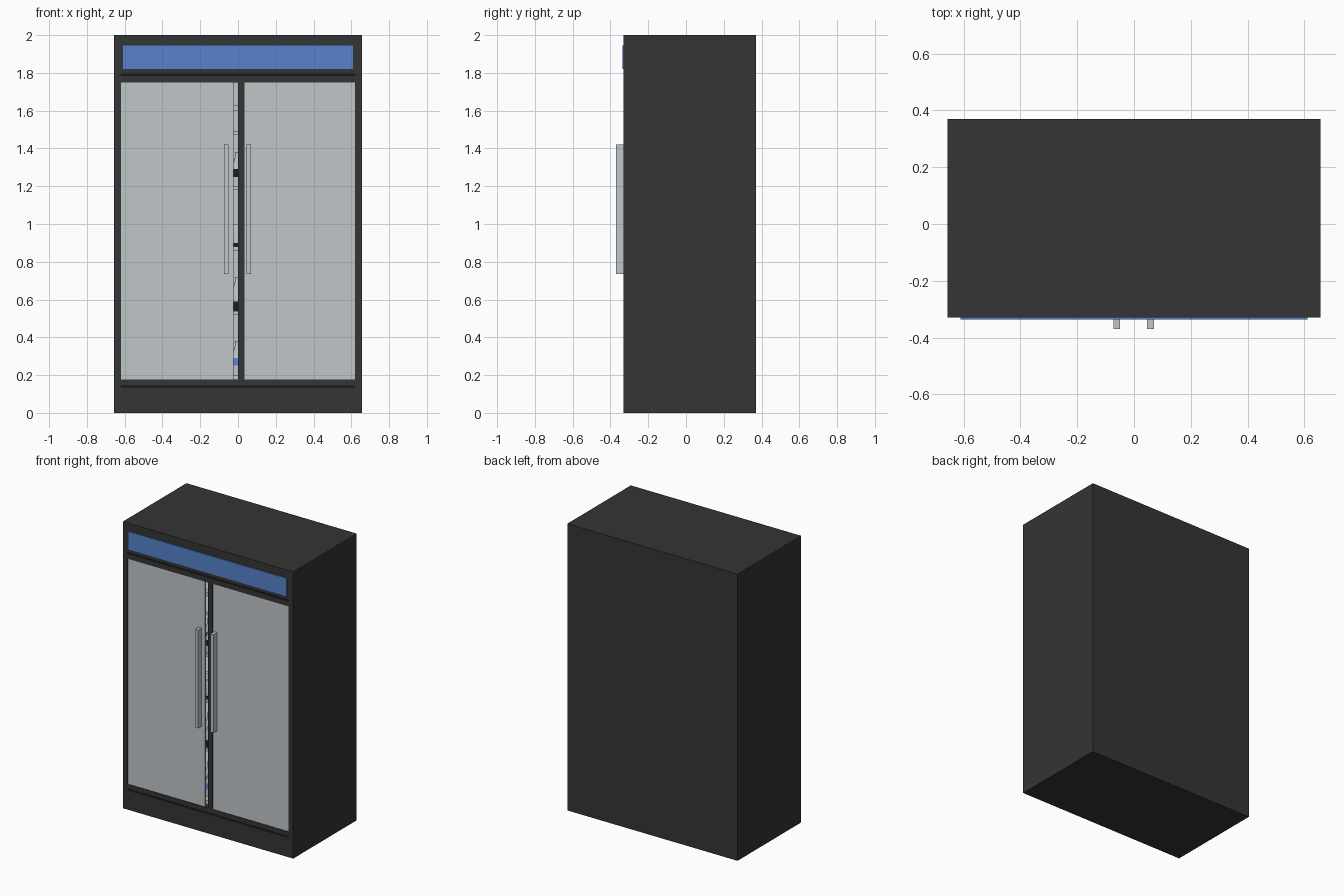
import bpy, bmesh, math
from mathutils import Matrix

if "Cube" in bpy.data.objects:
    bpy.data.objects.remove(bpy.data.objects["Cube"], do_unlink=True)


def material(name, rgb):
    m = bpy.data.materials.new(name)
    m.use_nodes = True
    color = (*rgb, 1)
    m.diffuse_color = color
    m.node_tree.nodes["Principled BSDF"].inputs["Base Color"].default_value = color
    return m


dark = material("charcoal metal", (0.035, 0.035, 0.035))
pale = material("pale grey glass", (0.53, 0.565, 0.59))
blue = material("blue sign", (0.095, 0.225, 0.61))
black = material("black seam", (0.012, 0.012, 0.012))


def box(name, x, y, z, mat):
    """Box from (min, max) ranges on each axis."""
    bm = bmesh.new()
    bmesh.ops.create_cube(bm, size=1)
    size = [b - a for a, b in (x, y, z)]
    mid = [(a + b) / 2 for a, b in (x, y, z)]
    bm.transform(Matrix.Translation(mid) @ Matrix.Diagonal((*size, 1)))
    me = bpy.data.meshes.new(name)
    bm.to_mesh(me)
    bm.free()
    me.materials.append(mat)
    ob = bpy.data.objects.new(name, me)
    bpy.context.collection.objects.link(ob)
    return ob


W, FRONT, BACK, H = 0.657, -0.33, 0.37, 2.0
INNER = 0.62

# Cabinet shell
for side, s in (("left", 1), ("right", -1)):
    box(side + "_wall", sorted((s * INNER, s * W)), (FRONT, BACK), (0, H), dark)
box("back_wall", (-INNER, INNER), (0.33, BACK), (0, H), dark)
box("header", (-INNER, INNER), (FRONT, 0.33), (1.793, H), dark)
box("base", (-INNER, INNER), (FRONT, 0.33), (0, 0.136), dark)

# Door rails with a shadow gap to the header and base
box("top_rail", (-INNER, INNER), (FRONT, -0.29), (1.75, 1.786), dark)
box("bottom_rail", (-INNER, INNER), (FRONT, -0.29), (0.143, 0.177), dark)
box("top_seam", (-INNER, INNER), (-0.32, -0.3), (1.786, 1.793), black)
box("bottom_seam", (-INNER, INNER), (-0.32, -0.3), (0.136, 0.143), black)
box("centre_post", (0, 0.035), (FRONT, -0.29), (0.177, 1.75), dark)

# Door panes, the right one stopping short of the post
box("left_pane", (0.035, INNER), (-0.326, -0.316), (0.177, 1.75), pale)
box("right_pane", (-INNER, -0.025), (-0.326, -0.316), (0.177, 1.75), pale)

# Handles and sign
box("left_handle", (0.046, 0.07), (-0.37, FRONT), (0.735, 1.42), pale)
box("right_handle", (-0.073, -0.049), (-0.37, FRONT), (0.735, 1.42), pale)
box("sign_panel", (-0.61, 0.61), (-0.337, FRONT), (1.82, 1.945), blue)

# Interior lining and shelves
box("back_lining", (-INNER, INNER), (0.322, 0.33), (0.136, 1.793), pale)
box("floor_lining", (-INNER, INNER), (-0.28, 0.322), (0.136, 0.2), pale)
shelf_tops = (0.54, 0.88, 1.2, 1.49)
for top in shelf_tops:
    box("shelf", (-INNER, INNER), (-0.24, 0.322), (top - 0.02, top), pale)
box("lamp_bar", (-INNER, INNER), (-0.24, -0.2), (1.6, 1.63), pale)


def turned(name, profile, band, band_mat):
    """Turned container with a coloured label between two heights."""
    bm = bmesh.new()
    verts = [bm.verts.new((r, 0, z)) for r, z in profile]
    edges = [bm.edges.new(pair) for pair in zip(verts, verts[1:])]
    bmesh.ops.spin(bm, geom=verts + edges, cent=(0, 0, 0), axis=(0, 0, 1),
                   angle=math.tau, steps=12)
    bmesh.ops.remove_doubles(bm, verts=bm.verts, dist=0.0005)
    bmesh.ops.recalc_face_normals(bm, faces=bm.faces)
    for f in bm.faces:
        f.smooth = abs(f.normal.z) < 0.9
        f.material_index = int(band[0] < f.calc_center_median().z < band[1])
    me = bpy.data.meshes.new(name)
    bm.to_mesh(me)
    bm.free()
    me.materials.append(pale)
    me.materials.append(band_mat)
    return me


# Drinks standing on the shelves
bottle = [(0, 0), (0.03, 0), (0.03, 0.05), (0.03, 0.09), (0.012, 0.15),
          (0.012, 0.18), (0, 0.18)]
can = [(0, 0), (0.03, 0), (0.03, 0.02), (0.03, 0.1), (0.025, 0.12), (0, 0.12)]
stock = (
    (0.2, turned("blue_label_bottle", bottle, (0.05, 0.09), blue)),
    (0.54, turned("dark_label_bottle", bottle, (0.001, 0.05), black)),
    (0.88, turned("plain_can", can, (0.001, 0.02), black)),
    (1.2, turned("black_label_bottle", bottle, (0.05, 0.09), black)),
)
for z, mesh in stock:
    for row in range(2):
        for i in range(-8, 9):
            ob = bpy.data.objects.new(mesh.name, mesh)
            ob.location = (i * 0.07 - 0.005, -0.2 + row * 0.09, z)
            bpy.context.collection.objects.link(ob)
